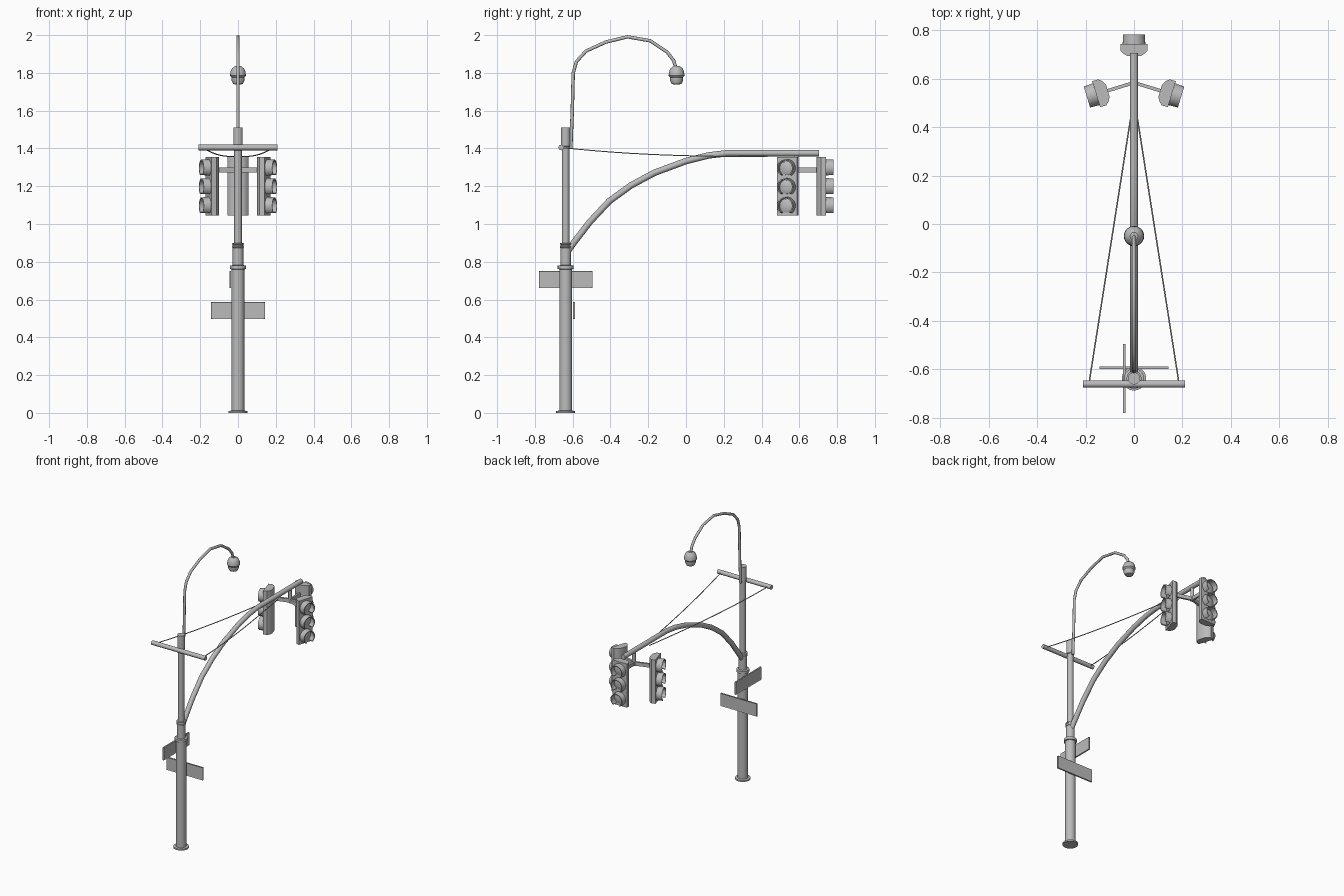
import bpy, bmesh, math
from mathutils import Vector, Matrix

cube = bpy.data.objects.get("Cube")
if cube:
    bpy.data.objects.remove(cube, do_unlink=True)

grey = bpy.data.materials.new("painted grey metal")
grey.use_nodes = True
GREY = (0.5, 0.5, 0.5, 1)
grey.diffuse_color = GREY
grey.node_tree.nodes["Principled BSDF"].inputs["Base Color"].default_value = GREY

POLE_Y = -0.637


def finish(name, bm, matrix=None, smooth=True):
    """Turn a bmesh into a shaded, coloured object."""
    if matrix:
        bm.transform(matrix)
    bmesh.ops.recalc_face_normals(bm, faces=bm.faces)
    mesh = bpy.data.meshes.new(name)
    bm.to_mesh(mesh)
    bm.free()
    ob = bpy.data.objects.new(name, mesh)
    bpy.context.collection.objects.link(ob)
    mesh.materials.append(grey)
    if smooth:
        bpy.ops.object.select_all(action='DESELECT')
        ob.select_set(True)
        bpy.context.view_layer.objects.active = ob
        bpy.ops.object.shade_smooth_by_angle(angle=math.radians(35))
    return ob


def lathe(name, profile, matrix, sides=20):
    """Spin (radius, height) pairs round z, closing both ends."""
    bm = bmesh.new()
    rings = [[bm.verts.new((r * math.cos(math.tau * i / sides),
                            r * math.sin(math.tau * i / sides), z))
              for i in range(sides)] for r, z in profile]
    for a, b in zip(rings, rings[1:]):
        for i in range(sides):
            j = (i + 1) % sides
            bm.faces.new((a[i], a[j], b[j], b[i]))
    bm.faces.new(rings[0])
    bm.faces.new(rings[-1])
    return finish(name, bm, matrix)


def tube(name, points, radius, sides=12):
    """Sweep a circle along a path that never runs along x."""
    bm = bmesh.new()
    pts = [Vector(p) for p in points]
    rings = []
    for k, p in enumerate(pts):
        t = (pts[min(k + 1, len(pts) - 1)] - pts[max(k - 1, 0)]).normalized()
        side = (Vector((1, 0, 0)) - t * t.x).normalized()
        up = t.cross(side)
        rings.append([bm.verts.new(p + radius * (side * math.cos(math.tau * i / sides)
                                                 + up * math.sin(math.tau * i / sides)))
                      for i in range(sides)])
    for a, b in zip(rings, rings[1:]):
        for i in range(sides):
            j = (i + 1) % sides
            bm.faces.new((a[i], a[j], b[j], b[i]))
    bm.faces.new(rings[0])
    bm.faces.new(rings[-1])
    return finish(name, bm)


def box(name, size, matrix):
    bm = bmesh.new()
    bmesh.ops.create_cube(bm, size=1, matrix=Matrix.Diagonal((*size, 1)))
    return finish(name, bm, matrix, False)


# Pole with base flange, collars and cap
lathe("pole", [(0.05, 0), (0.05, 0.01), (0.034, 0.012), (0.034, 0.76), (0.042, 0.762),
               (0.042, 0.78), (0.028, 0.782), (0.028, 0.873), (0.031, 0.875),
               (0.031, 0.882), (0.028, 0.883), (0.028, 0.89), (0.031, 0.891),
               (0.031, 0.898), (0.02, 0.899), (0.02, 1.41), (0.025, 1.412),
               (0.025, 1.51)], Matrix.Translation((0, POLE_Y, 0)))

# Crossbar near the pole top
lathe("crossbar", [(0.015, -0.21), (0.015, 0.21)],
      Matrix.Translation((0, -0.66, 1.405)) @ Matrix.Rotation(math.pi / 2, 4, 'Y'), 14)

# Curved mast arm, flattening out toward its tip
tube("mast_arm", [(0, y, z) for y, z in
                  [(-0.63, 0.85), (-0.6, 0.893), (-0.51, 1.01), (-0.405, 1.122),
                   (-0.29, 1.205), (-0.165, 1.272), (0, 1.333), (0.12, 1.363),
                   (0.22, 1.375), (0.705, 1.375)]], 0.017)

# Street lamp neck and head
tube("lamp_neck", [(0, y, z) for y, z in
                   [(-0.61, 1.4), (-0.602, 1.6), (-0.597, 1.8), (-0.58, 1.86),
                    (-0.53, 1.915), (-0.425, 1.963), (-0.31, 1.991), (-0.19, 1.97),
                    (-0.1, 1.91), (-0.065, 1.865), (-0.052, 1.82)]], 0.009)
lathe("lamp_head", [(0.016, 1.836), (0.032, 1.824), (0.04, 1.805), (0.042, 1.785),
                    (0.034, 1.776), (0.034, 1.758), (0.026, 1.742), (0.012, 1.738)],
      Matrix.Translation((0, -0.05, 0)))

# Sagging stay cables from the crossbar to the arm
for side, label in ((1, "left"), (-1, "right")):
    path = []
    for i in range(13):
        t = i / 12
        path.append((side * (0.186 - 0.171 * t), -0.66 + 1.09 * t,
                     1.357 + 0.048 * (1 - t) ** 2.5))
    tube(label + "_cable", path, 0.003, 6)


def sign(name, matrix):
    """Thin plate with a recessed panel inside a rim on both faces."""
    bm = bmesh.new()
    bmesh.ops.create_cube(bm, size=1, matrix=Matrix.Diagonal((0.285, 0.01, 0.09, 1)))
    bm.normal_update()
    for f in [f for f in bm.faces if abs(f.normal.y) > 0.9]:
        bmesh.ops.inset_individual(bm, faces=[f], thickness=0.006, depth=-0.002)
    finish(name, bm, matrix, False)


sign("lower_sign", Matrix.Translation((0, -0.593, 0.542)))
sign("upper_sign", Matrix.Translation((-0.041, POLE_Y, 0.706))
     @ Matrix.Rotation(math.pi / 2, 4, 'Z'))


def signal(label, matrix):
    """Three-lamp signal facing local +y, its back at y = 0."""
    # Housing: flat front and rounded back
    outline = [(0.056, 0.05), (0.056, 0.024), (0.045, 0.011), (0.026, 0),
               (-0.026, 0), (-0.045, 0.011), (-0.056, 0.024), (-0.056, 0.05)]
    bm = bmesh.new()
    base = bm.faces.new([bm.verts.new((x, y, 1.045)) for x, y in outline])
    top = bmesh.ops.extrude_face_region(bm, geom=[base])["geom"]
    bmesh.ops.translate(bm, vec=(0, 0, 0.31),
                        verts=[v for v in top if isinstance(v, bmesh.types.BMVert)])
    finish(label + "_signal_housing", bm, matrix)
    for n in range(3):
        z = 1.096 + 0.1 * n
        face = matrix @ Matrix.Translation((0, 0.048, z)) @ Matrix.Rotation(-math.pi / 2, 4, 'X')
        lathe(f"{label}_signal_lens_{n + 1}",
              [(0.037, 0), (0.036, 0.004), (0.024, 0.009), (0.008, 0.011)], face)
        # Visor: a hood left open at the bottom
        bm = bmesh.new()
        rows = []
        steps = 20
        for i in range(steps + 1):
            a = math.radians(-55 + 290 * i / steps)
            c, s = math.cos(a), math.sin(a)
            rows.append([bm.verts.new((r * c, y, z + r * s)) for r, y in
                         ((0.047, 0.048), (0.045, 0.09), (0.039, 0.09), (0.041, 0.048))])
        for a, b in zip(rows, rows[1:]):
            for k in range(4):
                m = (k + 1) % 4
                bm.faces.new((a[k], a[m], b[m], b[k]))
        bm.faces.new(rows[0])
        bm.faces.new(rows[-1])
        finish(f"{label}_signal_visor_{n + 1}", bm, matrix)


# Hanger under the arm, with a bracket and signal in each direction
lathe("signal_hanger", [(0.012, 1.27), (0.012, 1.37)], Matrix.Translation((0, 0.583, 0)), 12)
for label, turn, reach in (("rear", 0, 0.109), ("left", -107, 0.113), ("right", 107, 0.113)):
    hub = Matrix.Translation((0, 0.583, 0)) @ Matrix.Rotation(math.radians(turn), 4, 'Z')
    box(label + "_bracket", (0.014, reach + 0.005, 0.026),
        hub @ Matrix.Translation((0, reach / 2, 1.285)))
    signal(label, hub @ Matrix.Translation((0, reach, 0)))
